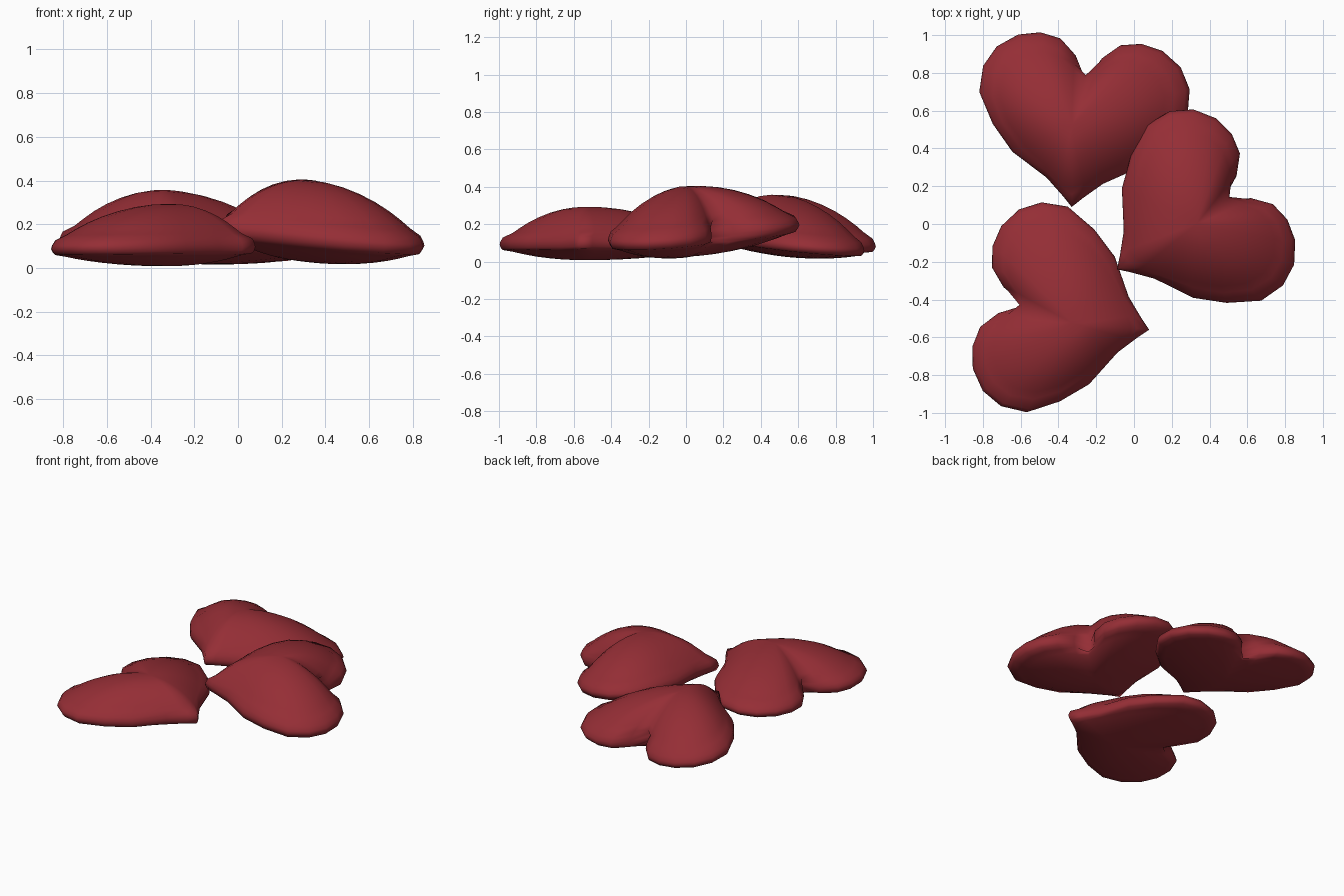
import bpy, bmesh, math
from mathutils import Vector

if "Cube" in bpy.data.objects:
    bpy.data.objects.remove(bpy.data.objects["Cube"])

red = bpy.data.materials.new("deep red")
red.diffuse_color = (0.30, 0.027, 0.036, 1)
red.use_nodes = True
red.node_tree.nodes["Principled BSDF"].inputs["Base Color"].default_value = red.diffuse_color

# Half of the heart outline: (distance from tip along axis, sideways)
HALF = [(0, 0), (0.05, 0.05), (0.14, 0.15), (0.255, 0.345), (0.39, 0.465),
        (0.55, 0.555), (0.69, 0.55), (0.80, 0.49), (0.875, 0.385),
        (0.90, 0.27), (0.88, 0.16), (0.80, 0.07), (0.67, 0)]
OUTLINE = HALF + [(a, -b) for a, b in HALF[-2:0:-1]]


def heart(name, tip, angle, plane, top, bottom, centre):
    """Pillow heart: rings shrink from the tilted rim to a domed centre."""
    c, s = math.cos(math.radians(angle)), math.sin(math.radians(angle))
    centre = Vector(centre)
    bm = bmesh.new()

    def vert(p, dz):
        x, y = tip[0] + c * p.x - s * p.y, tip[1] + s * p.x + c * p.y
        return bm.verts.new((x, y, plane[0] + plane[1] * x + plane[2] * y + dz))

    # (scale, height above rim plane), from the top, around the rim, to the bottom
    steps = [0.15, 0.3, 0.45, 0.6, 0.72, 0.83, 0.91, 0.965]
    levels = [(t, 0.02 + (top - 0.02) * (1 - t * t) ** 0.85) for t in steps]
    levels += [(0.992, 0.016), (1.0, 0.0), (0.985, -0.016)]
    levels += [(t, -0.02 - (bottom - 0.02) * (1 - t * t) ** 0.8)
               for t in reversed(steps)]
    rings = [[vert(centre + (Vector(p) - centre) * t, z) for p in OUTLINE]
             for t, z in levels]
    n = len(OUTLINE)
    for a, b in zip(rings, rings[1:]):
        for i in range(n):
            j = (i + 1) % n
            bm.faces.new((a[i], b[i], b[j], a[j]))
    peak, base = vert(centre, top), vert(centre, -bottom)
    for i in range(n):
        j = (i + 1) % n
        bm.faces.new((peak, rings[0][i], rings[0][j]))
        bm.faces.new((base, rings[-1][j], rings[-1][i]))
    # soften the creases away from the rim
    k = len(steps)
    inner = [v for r in rings[:k - 1] + rings[-k + 1:] for v in r] + [peak, base]
    for _ in range(3):
        bmesh.ops.smooth_vert(bm, verts=inner, factor=0.5, use_axis_x=True,
                              use_axis_y=True, use_axis_z=True)
    bmesh.ops.recalc_face_normals(bm, faces=bm.faces)
    for f in bm.faces:
        f.smooth = True
    mesh = bpy.data.meshes.new(name)
    bm.to_mesh(mesh)
    bm.free()
    mesh.materials.append(red)
    bpy.context.collection.objects.link(bpy.data.objects.new(name, mesh))


# Three hearts scattered flat, the right one leaning on the back one
heart("back_heart", (-0.33, 0.09), 83.5, (0.145, -0.05, -0.09), 0.245, 0.085, (0.42, 0.05))
heart("right_heart", (-0.09, -0.24), 33, (0.186, -0.093, 0.061), 0.25, 0.13, (0.48, -0.03))
heart("left_heart", (0.08, -0.56), 168.7, (0.095, 0.01, 0.0), 0.205, 0.085, (0.39, 0.05))
